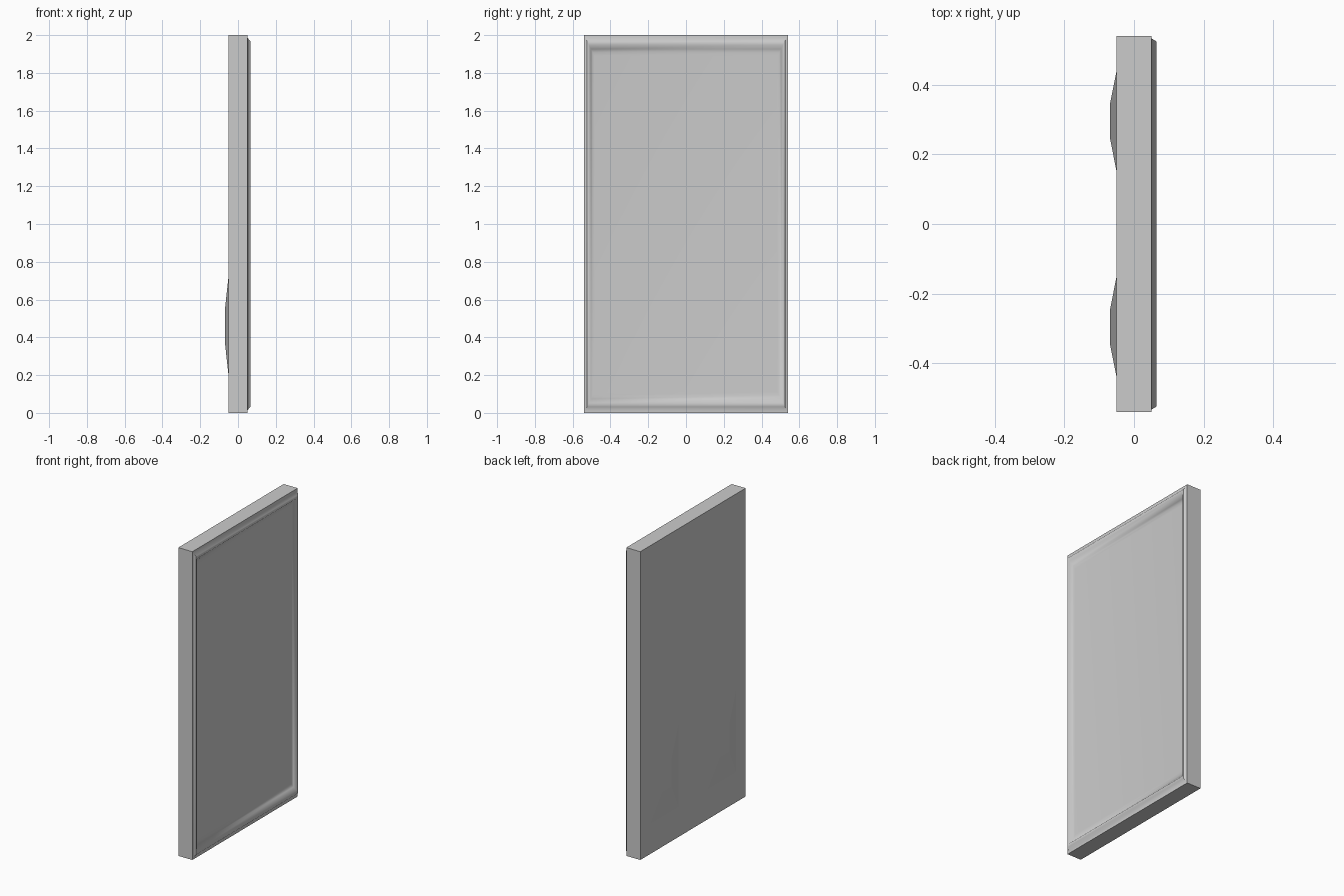
import bpy, bmesh, math

if "Cube" in bpy.data.objects:
    bpy.data.objects.remove(bpy.data.objects["Cube"])

HY, HZ, D = 0.54, 1.0, 0.05


def make_object(name, bm):
    bmesh.ops.recalc_face_normals(bm, faces=bm.faces)
    mesh = bpy.data.meshes.new(name)
    bm.to_mesh(mesh)
    bm.free()
    obj = bpy.data.objects.new(name, mesh)
    bpy.context.collection.objects.link(obj)
    return obj


def loft(bm, rings):
    # Joins rectangles given as (x, y0, y1, z0, z1); returns vertex rings
    loops = [[bm.verts.new(p) for p in ((x, a, c), (x, b, c), (x, b, d), (x, a, d))]
             for x, a, b, c, d in rings]
    for p, q in zip(loops, loops[1:]):
        for i in range(4):
            j = (i + 1) % 4
            bm.faces.new((p[i], p[j], q[j], q[i]))
    return loops


# Slab with a moulded rim around a recessed panel on the +x side
# Profile: (inset from the edge in y, x); the inset doubles in z
profile = [(0, -D), (0, D), (0.007, D), (0.016, 0.065), (0.026, 0.064),
           (0.037, 0.045), (0.046, 0.041), (0.055, 0.04)]
bm = bmesh.new()
loops = loft(bm, [(x, -HY + i, HY - i, 2 * i, 2 * HZ - 2 * i) for i, x in profile])
bm.faces.new(loops[0])
bm.faces.new(loops[-1])
panel = make_object("moulded_panel", bm)
bpy.context.view_layer.objects.active = panel
panel.select_set(True)
bpy.ops.object.shade_smooth_by_angle(angle=math.radians(62))
panel.select_set(False)

# Two shallow raised pads on the -x side
bm = bmesh.new()
loops = loft(bm, [(-D, 0.15, 0.44, 0.195, 0.725),
                  (-0.069, 0.247, 0.345, 0.37, 0.55)])
bm.faces.new(loops[1])
pad = make_object("back_pads", bm)
# The open loft needs its faces pointing to -x
for poly in pad.data.polygons:
    if poly.normal.x > 0:
        poly.flip()
mirror = pad.modifiers.new("mirror", 'MIRROR')
mirror.use_axis = (False, True, False)
